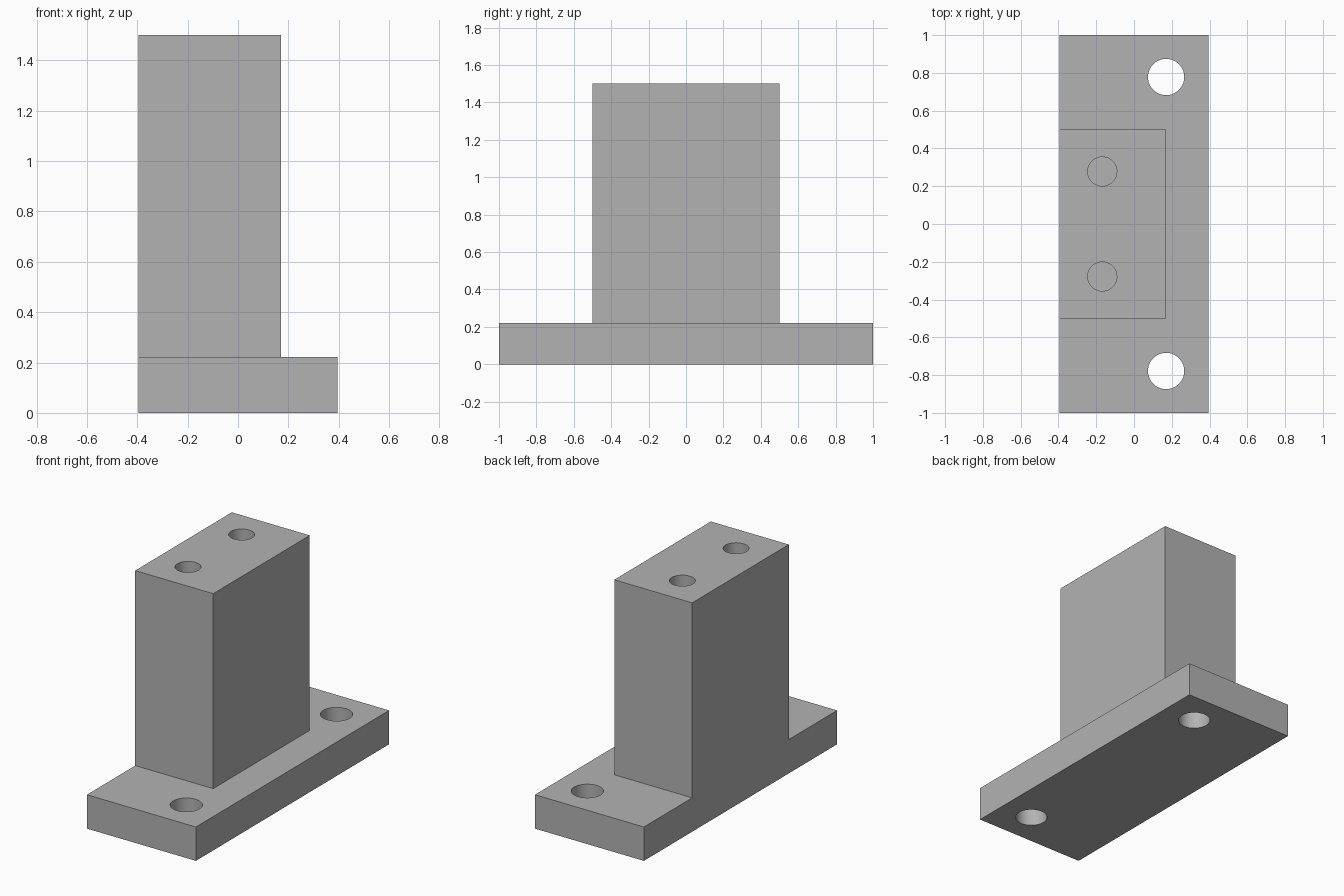
import bpy
import bmesh

if "Cube" in bpy.data.objects:
    bpy.data.objects.remove(bpy.data.objects["Cube"], do_unlink=True)

HALF_X, HALF_Y = 0.395, 1.0
BASE_TOP, COLUMN_TOP = 0.222, 1.5
COLUMN_X, COLUMN_Y = 0.17, 0.5

grey = bpy.data.materials.new("plain grey")
grey.use_nodes = True
colour = (0.45, 0.45, 0.45, 1)
grey.diffuse_color = colour
grey.node_tree.nodes["Principled BSDF"].inputs["Base Color"].default_value = colour


def raise_faces(bm, faces, height):
    """Extrude faces straight up and return the new top faces."""
    result = bmesh.ops.extrude_face_region(bm, geom=faces)["geom"]
    verts = [g for g in result if isinstance(g, bmesh.types.BMVert)]
    bmesh.ops.translate(bm, vec=(0, 0, height), verts=verts)
    return [g for g in result if isinstance(g, bmesh.types.BMFace)]


# Footprint split around the column
bm = bmesh.new()
xs = (-HALF_X, COLUMN_X, HALF_X)
ys = (-HALF_Y, -COLUMN_Y, COLUMN_Y, HALF_Y)
grid = [[bm.verts.new((x, y, 0)) for y in ys] for x in xs]
footprint = [bm.faces.new((grid[i][j], grid[i + 1][j], grid[i + 1][j + 1], grid[i][j + 1]))
             for i in range(2) for j in range(3)]

# Base plate, kept closed underneath, then the column from its top
bottom = bmesh.ops.duplicate(bm, geom=footprint)["geom"]
tops = raise_faces(bm, footprint, BASE_TOP)
bmesh.ops.delete(bm, geom=[f for f in footprint if f.is_valid], context="FACES")
bmesh.ops.remove_doubles(bm, verts=bm.verts, dist=0.0001)
column = [f for f in tops if f.calc_center_median().x < COLUMN_X
          and abs(f.calc_center_median().y) < COLUMN_Y]
raise_faces(bm, column, COLUMN_TOP - BASE_TOP)
bmesh.ops.delete(bm, geom=[f for f in column if f.is_valid], context="FACES")
bmesh.ops.dissolve_limit(bm, angle_limit=0.01, verts=bm.verts, edges=bm.edges)
bmesh.ops.recalc_face_normals(bm, faces=bm.faces)

mesh = bpy.data.meshes.new("mounting_bracket")
bm.to_mesh(mesh)
bm.free()
mesh.materials.append(grey)
bracket = bpy.data.objects.new("mounting_bracket", mesh)
bpy.context.collection.objects.link(bracket)


def drill(name, x, y, radius, bottom, top):
    """Cut a vertical round hole in the bracket."""
    bpy.ops.mesh.primitive_cylinder_add(vertices=64, radius=radius, depth=top - bottom,
                                        location=(x, y, (top + bottom) / 2))
    cutter = bpy.context.object
    cutter.name = name
    cutter.data.materials.append(grey)
    cutter.hide_render = True
    cut = bracket.modifiers.new(name, "BOOLEAN")
    cut.operation = "DIFFERENCE"
    cut.solver = "EXACT"
    cut.object = cutter
    bpy.context.view_layer.objects.active = bracket
    bpy.ops.object.modifier_apply(modifier=cut.name)
    bpy.data.objects.remove(cutter, do_unlink=True)


# Through holes in the base, blind holes in the column top
for side in (-1, 1):
    drill("base_hole", COLUMN_X, side * 0.778, 0.096, -0.1, BASE_TOP + 0.1)
    drill("top_hole", -0.168, side * 0.278, 0.077, COLUMN_TOP - 0.44, COLUMN_TOP + 0.1)

# Smooth hole walls with crisp edges
bpy.ops.object.select_all(action="DESELECT")
bracket.select_set(True)
bpy.context.view_layer.objects.active = bracket
bpy.ops.object.shade_smooth_by_angle()
